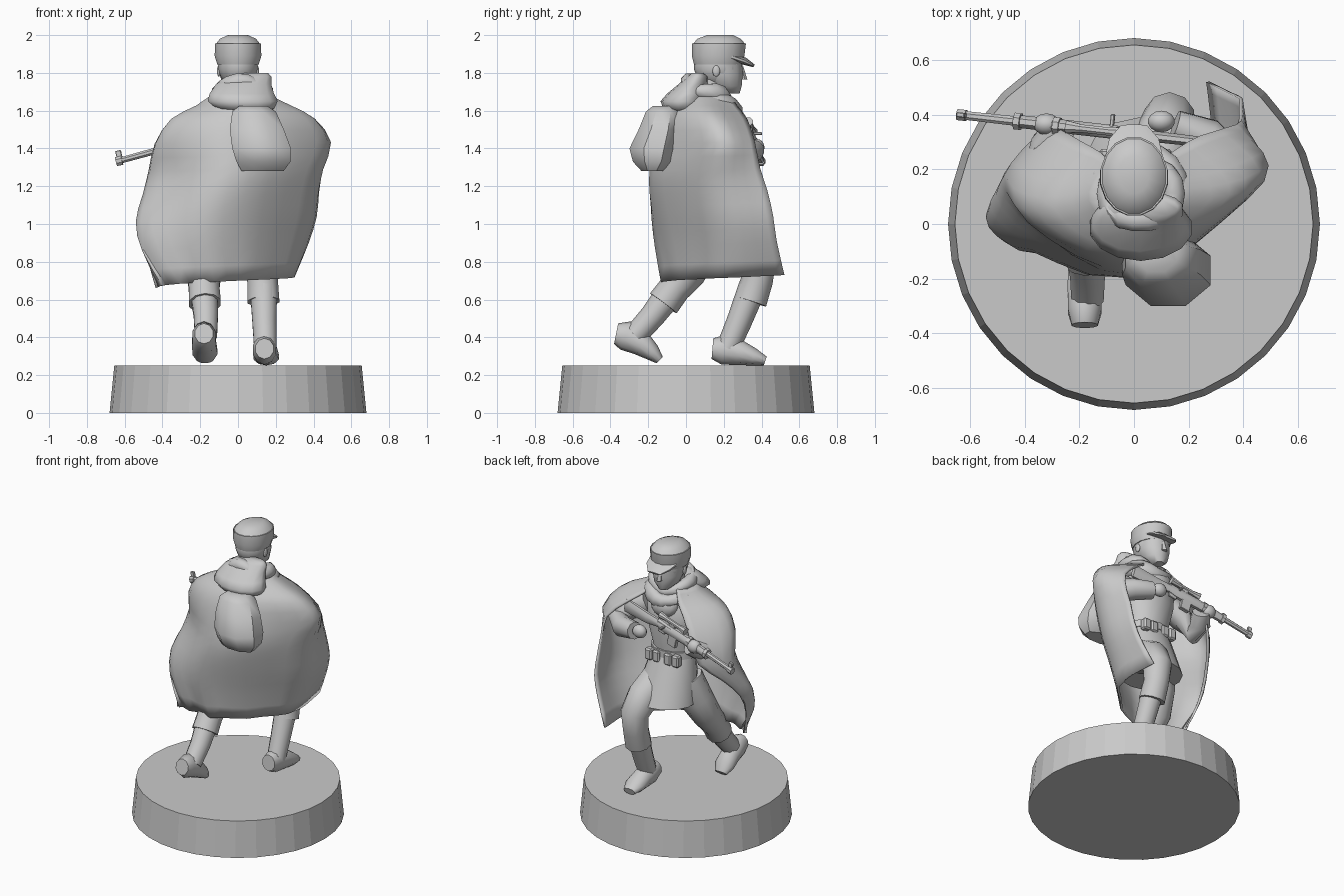
import bpy, bmesh, math
from mathutils import Vector, Matrix

cube = bpy.data.objects.get("Cube")
if cube:
    bpy.data.objects.remove(cube, do_unlink=True)

grey = bpy.data.materials.new("plain_grey")
grey.use_nodes = True
grey.diffuse_color = (0.59, 0.59, 0.59, 1)
grey.node_tree.nodes["Principled BSDF"].inputs["Base Color"].default_value = (0.59, 0.59, 0.59, 1)
X, Z = Vector((1, 0, 0)), Vector((0, 0, 1))


def finish(name, bm, angle=50):
    """Turn a bmesh into a named grey object, smooth below the given angle."""
    bmesh.ops.recalc_face_normals(bm, faces=bm.faces)
    mesh = bpy.data.meshes.new(name)
    bm.to_mesh(mesh)
    bm.free()
    mesh.materials.append(grey)
    if angle:
        mesh.shade_smooth()
        mesh.set_sharp_from_angle(angle=math.radians(angle))
    obj = bpy.data.objects.new(name, mesh)
    bpy.context.collection.objects.link(obj)
    return obj


def loft(name, rings, ref=X, sides=10, closed=False, angle=50, level=False):
    """Skin elliptical rings (centre, radius along ref, other radius)."""
    bm = bmesh.new()
    centres = [Vector(r[0]) for r in rings]
    n = len(rings)
    loops = []
    for i, (c, ra, rb) in enumerate(rings):
        if level:
            d = Z.copy()
        elif closed:
            d = centres[(i + 1) % n] - centres[i - 1]
        else:
            d = centres[min(i + 1, n - 1)] - centres[max(i - 1, 0)]
        d.normalize()
        u = (ref - d * ref.dot(d)).normalized()
        v = d.cross(u)
        turn = [2 * math.pi * (k + 0.5) / sides for k in range(sides)]
        loops.append([bm.verts.new(centres[i] + u * ra * math.cos(t) + v * rb * math.sin(t)) for t in turn])
    for i in range(n if closed else n - 1):
        a, b = loops[i], loops[(i + 1) % n]
        for k in range(sides):
            m = (k + 1) % sides
            bm.faces.new((a[k], a[m], b[m], b[k]))
    if not closed:
        bm.faces.new(loops[0])
        bm.faces.new(loops[-1])
    return finish(name, bm, angle)


def ball(name, centre, size, tilt=0):
    bm = bmesh.new()
    place = Matrix.Translation(centre) @ Matrix.Rotation(tilt, 4, 'X') @ Matrix.Diagonal((*size, 1))
    bmesh.ops.create_uvsphere(bm, u_segments=14, v_segments=9, radius=1, matrix=place)
    return finish(name, bm)


def box(name, place, size, bevel=0.01):
    bm = bmesh.new()
    bmesh.ops.create_cube(bm, size=1, matrix=place @ Matrix.Diagonal((*size, 1)))
    bmesh.ops.bevel(bm, geom=bm.edges[:], offset=bevel, segments=1, affect='EDGES')
    return finish(name, bm, 30)


def spline(points, steps):
    """Points on a smooth curve through the given points."""
    pts = [points[0], *points, points[-1]]
    out = []
    for a, b, c, d in zip(pts, pts[1:], pts[2:], pts[3:]):
        for s in range(steps):
            t = s / steps
            out.append(b + (c - a) * t / 2 + (a * 2 - b * 5 + c * 4 - d) * t * t / 2
                       + (b * 3 - a - c * 3 + d) * t ** 3 / 2)
    return out + [points[-1]]


# Round stand
bm = bmesh.new()
bmesh.ops.create_cone(bm, cap_ends=True, segments=32, radius1=0.68, radius2=0.655, depth=0.25,
                      matrix=Matrix.Translation((0, 0, 0.125)))
finish("stand", bm, 0)

# Cape: each row runs from one front edge, round the back, to the other
cape_rows = [
    (1.69, (.08, .22), (.13, .1), (0, -.02), (-.12, .1), (-.08, .22)),
    (1.62, (.15, .27), (.28, .1), (0, -.07), (-.22, .07), (-.12, .26)),
    (1.55, (.24, .32), (.4, .12), (0, -.12), (-.35, .05), (-.19, .3)),
    (1.42, (.37, .36), (.47, .16), (-.01, -.16), (-.43, .07), (-.28, .35)),
    (1.27, (.39, .39), (.42, .13), (-.03, -.19), (-.46, .12), (-.33, .34)),
    (1.14, (.39, .43), (.39, .13), (-.06, -.19), (-.48, .06), (-.43, .22)),
    (1.0, (.39, .46), (.37, .15), (-.08, -.17), (-.51, -.01), (-.49, .1)),
    (.85, (.35, .48), (.33, .17), (-.08, -.14), (-.47, -.06), (-.48, .02)),
    (.66, (.27, .52), (.27, .18), (-.06, -.1), (-.35, -.08), (-.43, -.05)),
]
bm = bmesh.new()
grid = []
for z, *pts in cape_rows:
    row = spline([Vector((*p, z)) for p in pts], 5)
    drop = max((1.6 - z) / 0.9, 0)
    for k, p in enumerate(row):
        p.z += drop * 0.07 * (1 - k / len(row))
        p.y += drop * 0.012 * math.sin(k * 2.1)
    grid.append(row)
columns = [spline(list(col), 2) for col in zip(*grid)]
verts = [[bm.verts.new(p) for p in col] for col in columns]
for a, b in zip(verts, verts[1:]):
    for k in range(len(a) - 1):
        bm.faces.new((a[k], a[k + 1], b[k + 1], b[k]))
cape = finish("cape", bm, 45)
thick = cape.modifiers.new("thickness", 'SOLIDIFY')
thick.thickness = 0.014
thick.offset = 0

# Jacket, skirt and belt
loft("jacket", [((0, .13, 1.18), .15, .12), ((0, .13, 1.26), .145, .12), ((0, .14, 1.42), .18, .14),
                ((0, .13, 1.55), .2, .13), ((0, .12, 1.63), .13, .1), ((0, .13, 1.7), .07, .07)],
     sides=14, level=True)
loft("jacket_skirt", [((0, .13, 1.22), .15, .12), ((.01, .16, 1.05), .185, .16),
                      ((.02, .19, .89), .21, .2)], sides=14, level=True)
loft("belt", [((0, .13, 1.2), .162, .132), ((0, .13, 1.25), .16, .132)], sides=14)
for i, x in enumerate((-.1, -.04, .05, .11)):
    box("belt_pouch_%d" % i, Matrix.Translation((x, .25, 1.2)), (.055, .05, .08))

# Legs, trouser cuffs and boots
legs = {
    "forward": [(.08, .15, 1.02), (.11, .32, .92), (.13, .39, .82), (.13, .375, .7), (.135, .34, .59)],
    "trailing": [(-.08, .12, 1.02), (-.14, .08, .88), (-.18, .01, .74), (-.18, -.06, .66), (-.175, -.12, .58)],
}
shins = {"forward": [(.135, .35, .66), (.14, .28, .48), (.145, .22, .34)],
         "trailing": [(-.18, -.08, .64), (-.17, -.18, .51), (-.17, -.27, .41)]}
feet = {
    "forward": [(.14, .14, .34), (.14, .2, .335), (.145, .28, .32), (.15, .36, .295), (.15, .42, .275)],
    "trailing": [(-.18, -.37, .42), (-.18, -.32, .41), (-.18, -.24, .37), (-.175, -.18, .32), (-.175, -.14, .28)],
}
for side in legs:
    loft(side + "_trouser", [(p, r, r) for p, r in zip(legs[side], (.12, .11, .095, .085, .088))])
    loft(side + "_boot_shaft", [(p, r, r) for p, r in zip(shins[side], (.075, .067, .062))])
    loft(side + "_foot", [(p, a, b) for p, a, b in
                          zip(feet[side], (.05, .064, .066, .07, .045), (.055, .08, .068, .046, .024))])

# Sleeves and hands
arms = {
    "trigger": [(.2, .13, 1.5), (.31, .17, 1.44), (.36, .23, 1.37), (.27, .32, 1.37), (.15, .36, 1.39)],
    "support": [(-.18, .13, 1.5), (-.27, .15, 1.42), (-.34, .2, 1.33), (-.31, .29, 1.35), (-.27, .35, 1.39)],
}
for side, path in arms.items():
    loft(side + "_sleeve", [(p, r, r) for p, r in zip(path, (.08, .08, .075, .07, .058))], ref=Vector((.1, -.5, 1)))
    ball(side + "_hand", Vector(path[-1]) + Vector((-.05, .015, .015)), (.05, .04, .045))

# Hood folds round the neck and lying on the back
def ring(name, centre, rx, ry, width, tilt, wave):
    rings = []
    for k in range(18):
        t = k * math.tau / 18
        p = Vector((rx * math.cos(t), ry * math.sin(t), wave * math.sin(3 * t)))
        p = Matrix.Rotation(tilt, 3, 'X') @ p + Vector(centre)
        rings.append((p, width * (1 + .2 * math.sin(2 * t)), width))
    loft(name, rings, ref=Z, sides=8, closed=True)


ring("hood_lower_fold", (.02, .12, 1.635), .135, .14, .05, -.2, .012)
ring("hood_upper_fold", (.025, .11, 1.7), .12, .11, .045, -.4, .015)
loft("hood_back", [((.05, .0, 1.59), .09, .07), ((.04, -.015, 1.61), .155, .105), ((.025, -.015, 1.65), .19, .12),
                   ((.02, .01, 1.69), .175, .11), ((.03, .04, 1.74), .15, .08), ((.06, .06, 1.78), .12, .055),
                   ((.1, .06, 1.8), .06, .03)], level=True, sides=14, angle=75)
ball("scarf_front", (0, .24, 1.57), (.1, .06, .08), .3)

# Head and face
loft("neck", [((0, .11, 1.6), .07, .07), ((0, .15, 1.78), .075, .08)])
ball("head", (0, .17, 1.84), (.108, .13, .12))
loft("jaw", [((0, .235, 1.69), .035, .05), ((0, .21, 1.73), .08, .088), ((0, .195, 1.79), .1, .108),
             ((0, .18, 1.88), .105, .12)], sides=12, level=True)
loft("nose", [((0, .295, 1.765), .022, .03), ((0, .285, 1.835), .013, .018)], sides=6, level=True)
for s in (-1, 1):
    ball("ear_%s" % ("left" if s > 0 else "right"), (s * .102, .16, 1.81), (.01, .02, .03))

# Field cap with band, crown and peak
loft("cap_band", [((0, .17, 1.845), .112, .13), ((0, .17, 1.89), .126, .142), ((0, .175, 1.955), .124, .145)],
     sides=16, level=True)
loft("cap_crown", [((0, .175, 1.95), .122, .143), ((0, .175, 1.98), .098, .118), ((0, .18, 2.0), .055, .07)],
     sides=16, level=True)
loft("cap_peak", [((0, .24, 1.885), .112, .02), ((0, .31, 1.862), .095, .02), ((0, .36, 1.837), .05, .008)], angle=30)

# Backpack, widening and sagging towards the bottom
loft("backpack", [((.08, -.11, 1.625), .08, .07), ((.085, -.12, 1.595), .125, .1), ((.1, -.14, 1.5), .155, .12),
                  ((.125, -.17, 1.4), .168, .14), ((.135, -.175, 1.33), .155, .115), ((.13, -.18, 1.28), .12, .06)],
     sides=8, level=True, angle=40)

# Rifle, built along its own axis from butt to muzzle
butt, muzzle = Vector((.25, .3, 1.55)), Vector((-.645, .4, 1.33))
axis = (muzzle - butt).normalized()
up = (Z - axis * Z.dot(axis)).normalized()
frame = Matrix((axis, up.cross(axis), up)).transposed().to_4x4()


def on_gun(t, lift=0, side=0):
    return butt.lerp(muzzle, t) + up * lift + up.cross(axis) * side


def gun_part(name, stations, sides=8):
    loft(name, [(on_gun(t, lift), a, b) for t, lift, a, b in stations], ref=Z, sides=sides, angle=40)


gun_part("rifle_stock", [(0, -.03, .05, .02), (.2, -.02, .04, .022), (.3, -.005, .028, .022), (.36, -.005, .038, .027),
                         (.55, 0, .035, .027), (.76, 0, .028, .025)])
gun_part("rifle_barrel", [(.3, .012, .022, .022), (.6, .01, .02, .02), (1, 0, .017, .017)])
gun_part("rifle_scope", [(.3, .06, .024, .024), (.36, .06, .016, .016), (.48, .06, .016, .016), (.54, .06, .025, .025)])
for i, t in enumerate((.58, .74)):
    gun_part("barrel_band_%d" % i, [(t, .003, .038, .033), (t + .025, .003, .038, .033)])
gun_part("muzzle_collar", [(.965, 0, .026, .022), (1, 0, .026, .022)])
for name, t, lift, side, size in (
        ("front_sight", .975, .03, 0, (.03, .018, .05)), ("magazine", .45, -.06, 0, (.07, .03, .08)),
        ("scope_mount", .42, .035, 0, (.05, .02, .04)), ("trigger_guard", .34, -.045, 0, (.06, .012, .03)),
        ("bolt_handle", .37, .01, -.04, (.015, .05, .015))):
    box(name, Matrix.Translation(on_gun(t, lift, side)) @ frame, size, .003)
